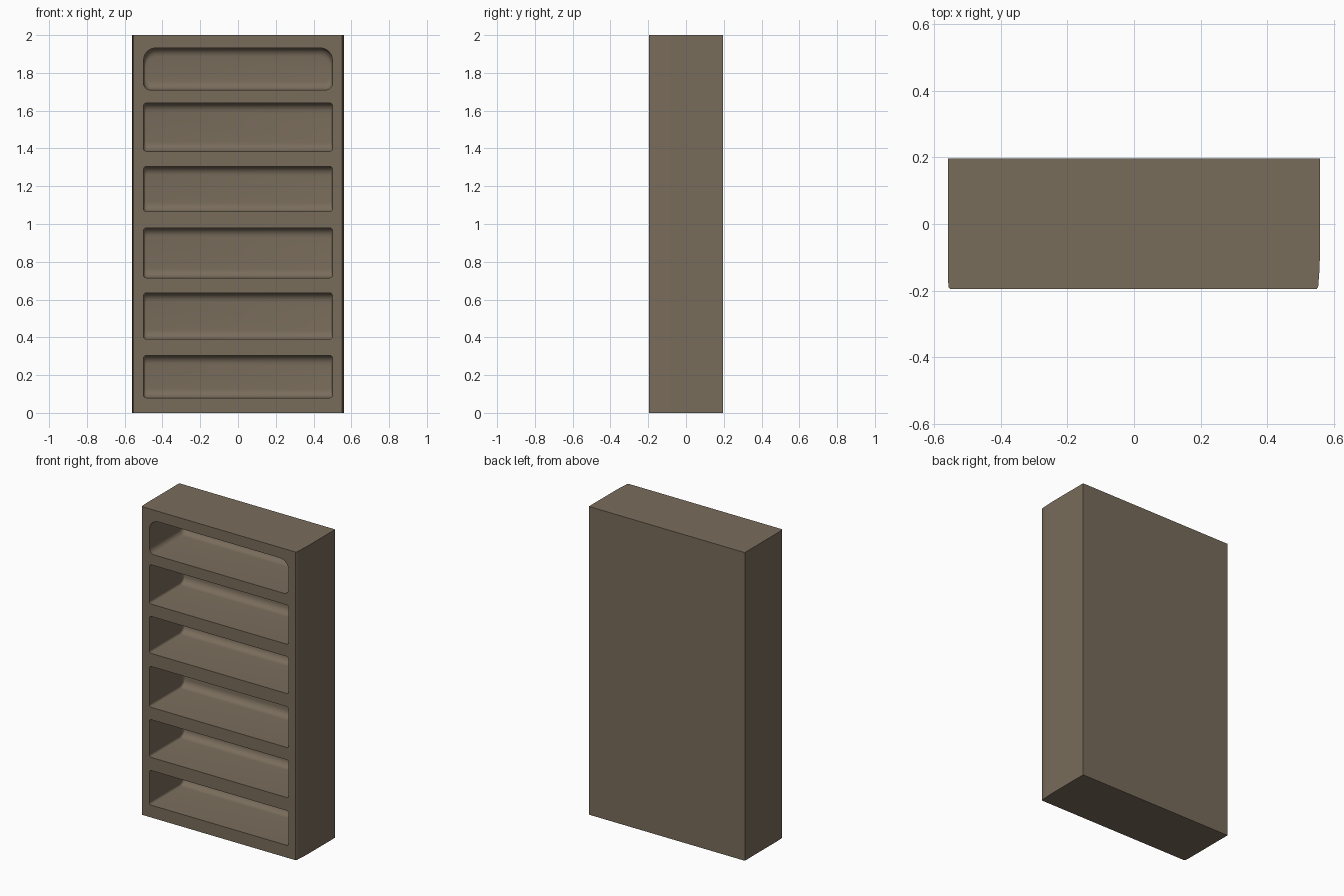
import bpy, bmesh, math

if "Cube" in bpy.data.objects:
    bpy.data.objects.remove(bpy.data.objects["Cube"])

FRONT, BACK = -0.195, 0.197
CAVITY_BACK = 0.16
HALF = 0.5


def new_object(name, bm):
    bmesh.ops.recalc_face_normals(bm, faces=bm.faces[:])
    mesh = bpy.data.meshes.new(name)
    bm.to_mesh(mesh)
    bm.free()
    ob = bpy.data.objects.new(name, mesh)
    bpy.context.collection.objects.link(ob)
    return ob


def loft(bm, rings):
    # Skin equal-length rings and cap both ends
    loops = [[bm.verts.new(p) for p in ring] for ring in rings]
    n = len(loops[0])
    for a, b in zip(loops, loops[1:]):
        for i in range(n):
            j = (i + 1) % n
            bm.faces.new((a[i], a[j], b[j], b[i]))
    bm.faces.new(loops[0])
    bm.faces.new(loops[-1])


def rounded_outline(y, half, z0, z1, r_low, r_top, steps=6):
    # Rounded rectangle facing the front
    pts = []
    corners = [(1, z1, -1, r_top, 0), (-1, z1, -1, r_top, 90),
               (-1, z0, 1, r_low, 180), (1, z0, 1, r_low, 270)]
    for sx, z, sz, r, start in corners:
        for k in range(steps + 1):
            a = math.radians(start + 90 * k / steps)
            pts.append((sx * (half - r) + r * math.cos(a), y,
                        z + sz * r + r * math.sin(a)))
    return pts


# Case: plan outline with slightly eased front corners
plan = [(-0.56, BACK), (-0.56, -0.15), (-0.558, -0.19), (-0.553, FRONT),
        (0.55, FRONT), (0.554, -0.188), (0.557, -0.15), (0.56, -0.08),
        (0.56, BACK)]
bm = bmesh.new()
loft(bm, [[(x, y, z) for x, y in plan] for z in (0, 2)])
case = new_object("bookcase", bm)

# Shelf openings: bottom, top, lower corner radius, upper corner radius
openings = [(0.08, 0.305, 0.015, 0.015), (0.39, 0.635, 0.015, 0.015),
            (0.715, 0.98, 0.015, 0.015), (1.065, 1.305, 0.015, 0.015),
            (1.385, 1.64, 0.015, 0.015), (1.71, 1.932, 0.035, 0.065)]
bm = bmesh.new()
cove = 0.045
for z0, z1, r_low, r_top in openings:
    rings = [rounded_outline(FRONT - 0.1, HALF, z0, z1, r_low, r_top)]
    # Coved floor and ceiling where they meet the back panel
    for k in range(7):
        a = math.radians(90 * k / 6)
        inset = cove * (1 - math.cos(a))
        y = CAVITY_BACK - cove * (1 - math.sin(a))
        rings.append(rounded_outline(y, HALF - inset * 0.2, z0 + inset,
                                     z1 - inset, r_low, r_top))
    loft(bm, rings)
cutter = new_object("opening_cutter", bm)
cutter.hide_render = True

# Cut the openings out of the case
mod = case.modifiers.new("openings", 'BOOLEAN')
mod.operation = 'DIFFERENCE'
mod.solver = 'EXACT'
mod.object = cutter
bpy.context.view_layer.objects.active = case
case.select_set(True)
cutter.select_set(False)
bpy.ops.object.modifier_apply(modifier=mod.name)
bpy.data.objects.remove(cutter)

# Wood colour
mat = bpy.data.materials.new("wood")
mat.diffuse_color = (0.19, 0.15, 0.105, 1)
mat.use_nodes = True
mat.node_tree.nodes["Principled BSDF"].inputs["Base Color"].default_value = mat.diffuse_color
case.data.materials.clear()
case.data.materials.append(mat)
bpy.ops.object.shade_smooth_by_angle(angle=math.radians(35))
